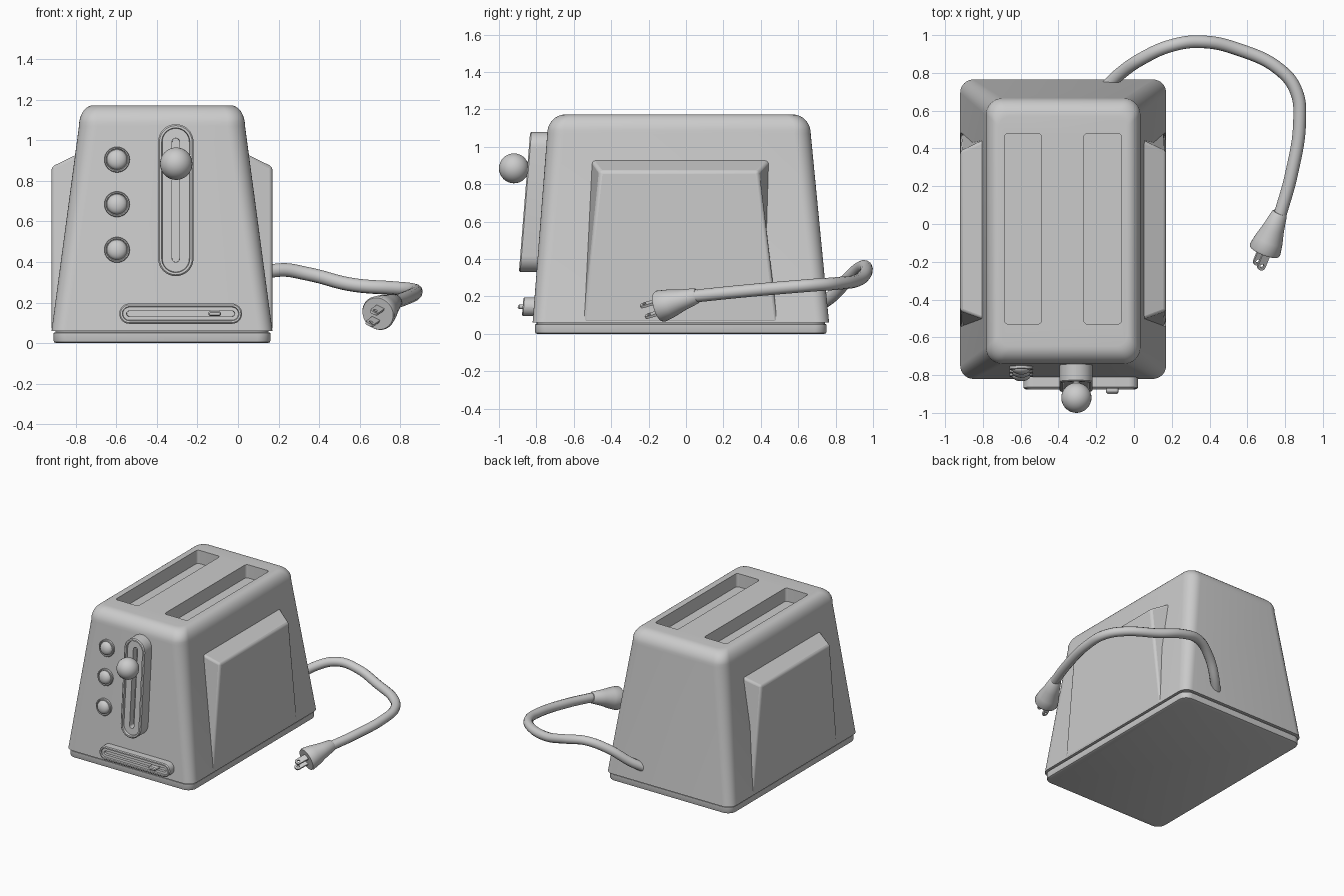
import bpy, bmesh, math
from mathutils import Vector

if "Cube" in bpy.data.objects:
    bpy.data.objects.remove(bpy.data.objects["Cube"])


def rrect(hw, hh, r, n=8):
    """Rounded rectangle outline as 2D points around the origin."""
    r = min(r, hw - 1e-4, hh - 1e-4)
    pts = []
    for k, (sx, sy) in enumerate(((1, 1), (-1, 1), (-1, -1), (1, -1))):
        for i in range(n + 1):
            a = math.pi / 2 * (k + i / n)
            pts.append((sx * (hw - r) + r * math.cos(a), sy * (hh - r) + r * math.sin(a)))
    return pts


def smooth(ob, angle=35):
    bpy.ops.object.select_all(action='DESELECT')
    ob.select_set(True)
    bpy.context.view_layer.objects.active = ob
    bpy.ops.object.shade_smooth_by_angle(angle=math.radians(angle))


def loft(name, rings, cyclic=False):
    """Skin a list of equal-length 3D loops; caps the ends unless cyclic."""
    bm = bmesh.new()
    loops = [[bm.verts.new(p) for p in ring] for ring in rings]
    n = len(loops[0])
    pairs = list(zip(loops, loops[1:]))
    if cyclic:
        pairs.append((loops[-1], loops[0]))
    for a, b in pairs:
        for i in range(n):
            j = (i + 1) % n
            bm.faces.new((a[i], a[j], b[j], b[i]))
    if not cyclic:
        bm.faces.new(loops[0][::-1])
        bm.faces.new(loops[-1])
    bmesh.ops.recalc_face_normals(bm, faces=bm.faces)
    me = bpy.data.meshes.new(name)
    bm.to_mesh(me)
    bm.free()
    ob = bpy.data.objects.new(name, me)
    bpy.context.collection.objects.link(ob)
    smooth(ob)
    return ob


def slab(x0, x1, y0, y1, z, r):
    cx, cy = (x0 + x1) / 2, (y0 + y1) / 2
    return [(cx + u, cy + v, z) for u, v in rrect((x1 - x0) / 2, (y1 - y0) / 2, r)]


def relief(name, cx, cz, hw, hh, steps):
    """Stepped pill or disc on the sloping front wall: steps are (inset, depth)."""
    rings = []
    for inset, depth in steps:
        rings.append([(cx + u, -0.82 + 0.08 * (cz + v - 0.06) - depth, cz + v)
                      for u, v in rrect(hw - inset, hh - inset, 9)])
    return loft(name, rings)


# Tapered shell with rounded shoulders
rings = [slab(-0.92, 0.17, -0.82, 0.765, 0.06, 0.07)]
for i in range(9):
    a = math.pi / 2 * i / 8
    ix, iy = 0.07 * (1 - math.cos(a)), 0.095 * (1 - math.cos(a))
    rings.append(slab(-0.785 + ix, 0.035 - ix, -0.742 + iy, 0.667 - iy,
                      1.07 + 0.103 * math.sin(a), 0.09 - 0.03 * i / 8))
shell = loft("shell", rings)

# Bread slots cut into the top
for x0, x1 in ((-0.685, -0.49), (-0.265, -0.067)):
    cutter = loft("slot_cutter", [slab(x0, x1, -0.53, 0.48, z, 0.02) for z in (1.07, 1.3)])
    cutter.hide_render = True
    mod = shell.modifiers.new("slot", 'BOOLEAN')
    mod.object, mod.operation, mod.solver = cutter, 'DIFFERENCE', 'EXACT'
    bpy.context.view_layer.objects.active = shell
    bpy.ops.object.modifier_apply(modifier=mod.name)
    bpy.data.objects.remove(cutter)
smooth(shell)

# Base plate
loft("base_plate", [slab(-0.91 + i, 0.16 - i, -0.808 + i, 0.752 - i, z, 0.065)
                    for i, z in ((0.012, 0), (0.003, 0.004), (0, 0.012), (0, 0.05), (0.01, 0.054), (0.01, 0.062))])

# Raised side panels, mirrored about the shell's centre
for side, name in ((1, "right_panel"), (-1, "left_panel")):
    def quad(x, yb0, yb1, yt0, yt1, zt):
        x = -0.375 + side * x
        return [(x, yb0, 0.06), (x, yb1, 0.06), (x, yt1, zt), (x, yt0, zt)]
    panel = loft(name, [quad(0.38, -0.55, 0.49, -0.52, 0.465, 0.95),
                        quad(0.545, -0.55, 0.49, -0.46, 0.385, 0.87)])
    bev = panel.modifiers.new("soft_edges", 'BEVEL')
    bev.width, bev.segments = 0.015, 3
    smooth(panel)

# Lever track, stem and ball
relief("lever_track", -0.307, 0.705, 0.0875, 0.375,
       [(0, -0.03), (0, 0.088), (0.007, 0.095), (0.018, 0.095), (0.021, 0.078), (0.069, 0.078), (0.07, 0.03)])
bpy.ops.mesh.primitive_cylinder_add(radius=0.016, depth=0.16, location=(-0.305, -0.84, 0.885),
                                    rotation=(math.pi / 2, 0, 0))
bpy.context.object.name = "lever_stem"
smooth(bpy.context.object)
bpy.ops.mesh.primitive_uv_sphere_add(segments=32, ring_count=16, radius=0.08, location=(-0.305, -0.92, 0.885))
bpy.context.object.name = "lever_ball"
smooth(bpy.context.object)

# Three round buttons: a ring with a domed cap
dome = [(0.062 - 0.049 * math.cos(a), 0.012 + 0.032 * math.sin(a))
        for a in [math.pi / 2 * i / 7 * 0.98 for i in range(8)]]
for k, z in enumerate((0.905, 0.685, 0.46)):
    relief(f"button_{k + 1}", -0.597, z, 0.063, 0.063,
           [(0, -0.02), (0, 0.016), (0.003, 0.02), (0.008, 0.02), (0.011, 0.012)] + dome)

# Browning slider
relief("slider_track", -0.283, 0.145, 0.303, 0.05,
       [(0, -0.03), (0, 0.054), (0.006, 0.06), (0.015, 0.06), (0.018, 0.05), (0.036, 0.05), (0.037, 0.03)])
relief("slider_knob", -0.115, 0.145, 0.032, 0.012, [(0, 0.02), (0, 0.078), (0.006, 0.086)])

# Power cord
path = [(-0.16, 0.71, 0.15), (-0.08, 0.79, 0.21), (0.05, 0.88, 0.31), (0.2, 0.945, 0.36), (0.35, 0.965, 0.34),
        (0.55, 0.925, 0.29), (0.78, 0.81, 0.27), (0.86, 0.70, 0.262), (0.877, 0.55, 0.25),
        (0.835, 0.27, 0.225), (0.768, 0.03, 0.2)]
cu = bpy.data.curves.new("cord", 'CURVE')
cu.dimensions, cu.bevel_depth, cu.bevel_resolution, cu.resolution_u = '3D', 0.034, 4, 8
cu.use_fill_caps = True
sp = cu.splines.new('BEZIER')
sp.bezier_points.add(len(path) - 1)
for bp, p in zip(sp.bezier_points, path):
    bp.co = p
    bp.handle_left_type = bp.handle_right_type = 'AUTO'
cord = bpy.data.objects.new("cord", cu)
bpy.context.collection.objects.link(cord)
bpy.ops.object.select_all(action='DESELECT')
cord.select_set(True)
bpy.context.view_layer.objects.active = cord
bpy.ops.object.convert(target='MESH')
smooth(bpy.context.object, 60)

# Plug body along its own axis
start, end = Vector((0.772, 0.06, 0.205)), Vector((0.69, -0.145, 0.145))
axis = (end - start).normalized()
across = Vector((0.45, 0, 0.9))
across = (across - axis * across.dot(axis)).normalized()
wide = axis.cross(across)
length = (end - start).length
rings = []
for t, r in ((0, 0.036), (0.03, 0.042), (0.4, 0.058), (0.7, 0.076), (0.95, 0.086), (1, 0.081)):
    c = start + axis * (t * length)
    rings.append([c + r * (across * math.cos(a) + wide * math.sin(a))
                  for a in [2 * math.pi * i / 32 for i in range(32)]])
loft("plug", rings)

# Two flat prongs with a hole near the tip
for k, s in enumerate((-1, 1)):
    c = end + across * (0.033 * s) + axis * 0.035

    def outline(hl, hw, shift, off):
        return [c + axis * (u + shift) + wide * v + across * off for u, v in rrect(hl, hw, 0.02, 6)]
    loft(f"prong_{k + 1}", [outline(0.06, 0.022, 0, -0.007), outline(0.06, 0.022, 0, 0.007),
                            outline(0.01, 0.01, 0.035, 0.007), outline(0.01, 0.01, 0.035, -0.007)], cyclic=True)
